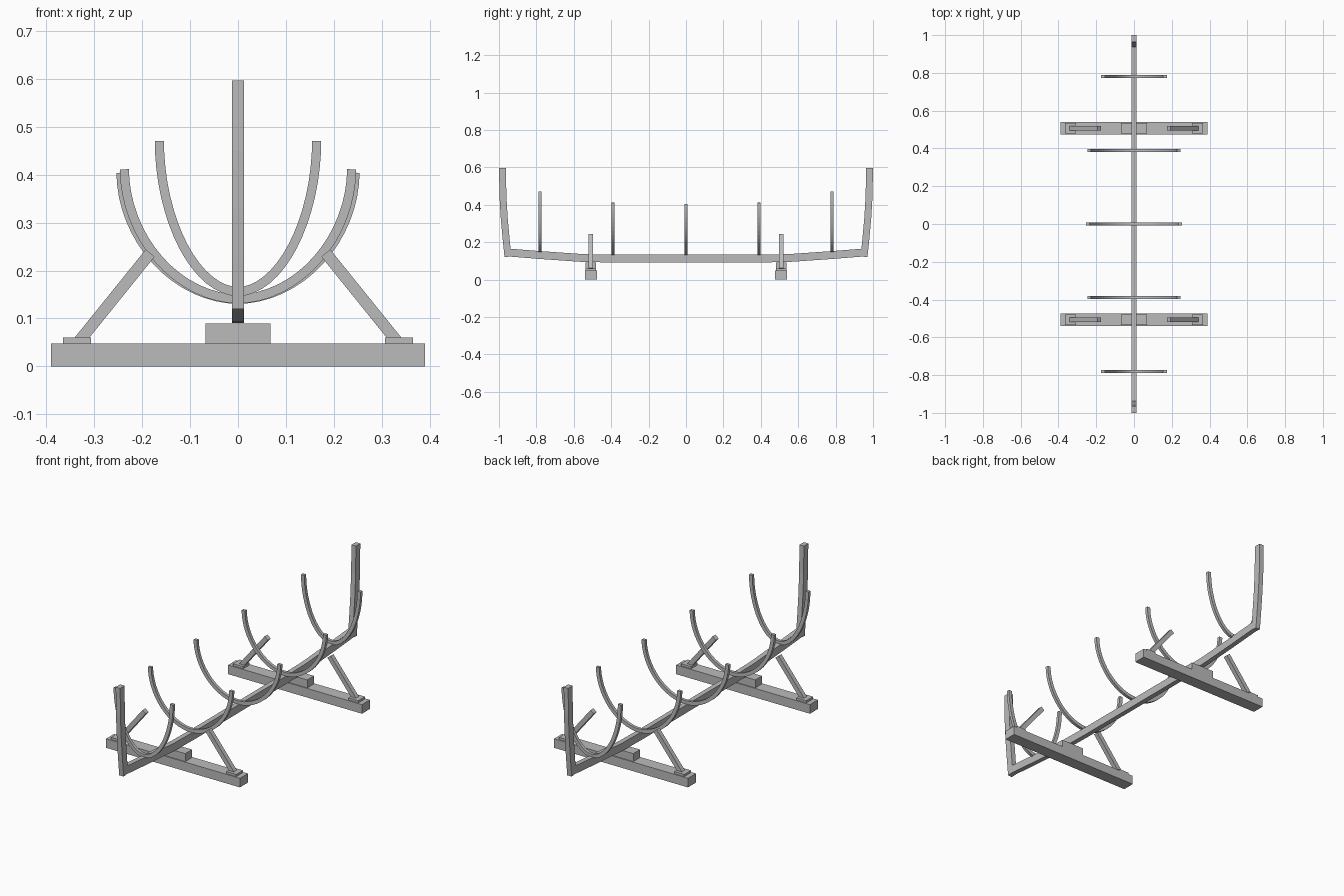
import bpy, bmesh, math
from mathutils import Vector

if "Cube" in bpy.data.objects:
    bpy.data.objects.remove(bpy.data.objects["Cube"])

mat = bpy.data.materials.new("plain grey")
mat.diffuse_color = (0.5, 0.5, 0.5, 1)
mat.use_nodes = True
mat.node_tree.nodes["Principled BSDF"].inputs["Base Color"].default_value = mat.diffuse_color


def finish(name, bm):
    bmesh.ops.recalc_face_normals(bm, faces=bm.faces[:])
    me = bpy.data.meshes.new(name)
    bm.to_mesh(me)
    bm.free()
    me.materials.append(mat)
    ob = bpy.data.objects.new(name, me)
    bpy.context.collection.objects.link(ob)
    return ob


def sweep(name, pts, side, wide, thick):
    """Sweep a rectangle along a flat path; side is the path plane's normal."""
    bm = bmesh.new()
    pts = [Vector(p) for p in pts]
    side = Vector(side)
    rings = []
    for i, p in enumerate(pts):
        dirs = [(pts[j + 1] - pts[j]).normalized() for j in (i - 1, i) if 0 <= j < len(pts) - 1]
        t = sum(dirs, Vector()).normalized()
        n = side.cross(t) * thick / 2 / t.dot(dirs[0])   # mitred corners
        s = side * wide / 2
        rings.append([bm.verts.new(p + a * s + b * n) for a, b in ((1, 1), (-1, 1), (-1, -1), (1, -1))])
    for a, b in zip(rings, rings[1:]):
        for k in range(4):
            bm.faces.new((a[k], a[(k + 1) % 4], b[(k + 1) % 4], b[k]))
    bm.faces.new(rings[0])
    bm.faces.new(rings[-1][::-1])
    return finish(name, bm)


def box(name, x, y, z0, z1, sx, sy):
    return sweep(name, [(x, y, z0), (x, y, z1)], (1, 0, 0), sx, sy)


# keel with gently rising ends
half = [(0.37, 0.112), (0.55, 0.115), (0.78, 0.131), (0.955, 0.145)]
keel = [(0, -y, z) for y, z in reversed(half)] + [(0, y, z) for y, z in half]
sweep("keel", keel, (1, 0, 0), 0.026, 0.042)

# upright posts at both ends
post = [(0.952, 0.122), (0.962, 0.22), (0.972, 0.33), (0.979, 0.45), (0.981, 0.596)]
for s, name in ((-1, "stem_post"), (1, "stern_post")):
    sweep(name, [(0, s * y, z) for y, z in post], (1, 0, 0), 0.026, 0.037)

# curved ribs: y, half width, bottom and top of the centre line
for y, a, z0, z1 in ((0, 0.244, 0.140, 0.404), (0.39, 0.237, 0.141, 0.411), (-0.39, 0.237, 0.141, 0.411),
                     (0.78, 0.164, 0.156, 0.470), (-0.78, 0.164, 0.156, 0.470)):
    path = []
    for i in range(33):
        t = math.pi * i / 32
        c, s = math.cos(t), abs(math.sin(t))
        e = 2 / 1.92
        path.append((math.copysign(a * abs(c) ** e, -c), y, z1 - (z1 - z0) * s ** e))
    sweep("rib", path, (0, 1, 0), 0.016, 0.019)

# two cradle stands with slanted props
for y in (-0.508, 0.508):
    box("cradle_beam", 0, y, 0, 0.048, 0.78, 0.066)
    box("keel_block", 0, y, 0.048, 0.09, 0.136, 0.056)
    for s in (-1, 1):
        box("prop_foot", s * 0.336, y, 0.048, 0.06, 0.058, 0.056)
        sweep("prop", [(s * 0.331, y, 0.053), (s * 0.183, y, 0.2365)], (0, 1, 0), 0.024, 0.024)
